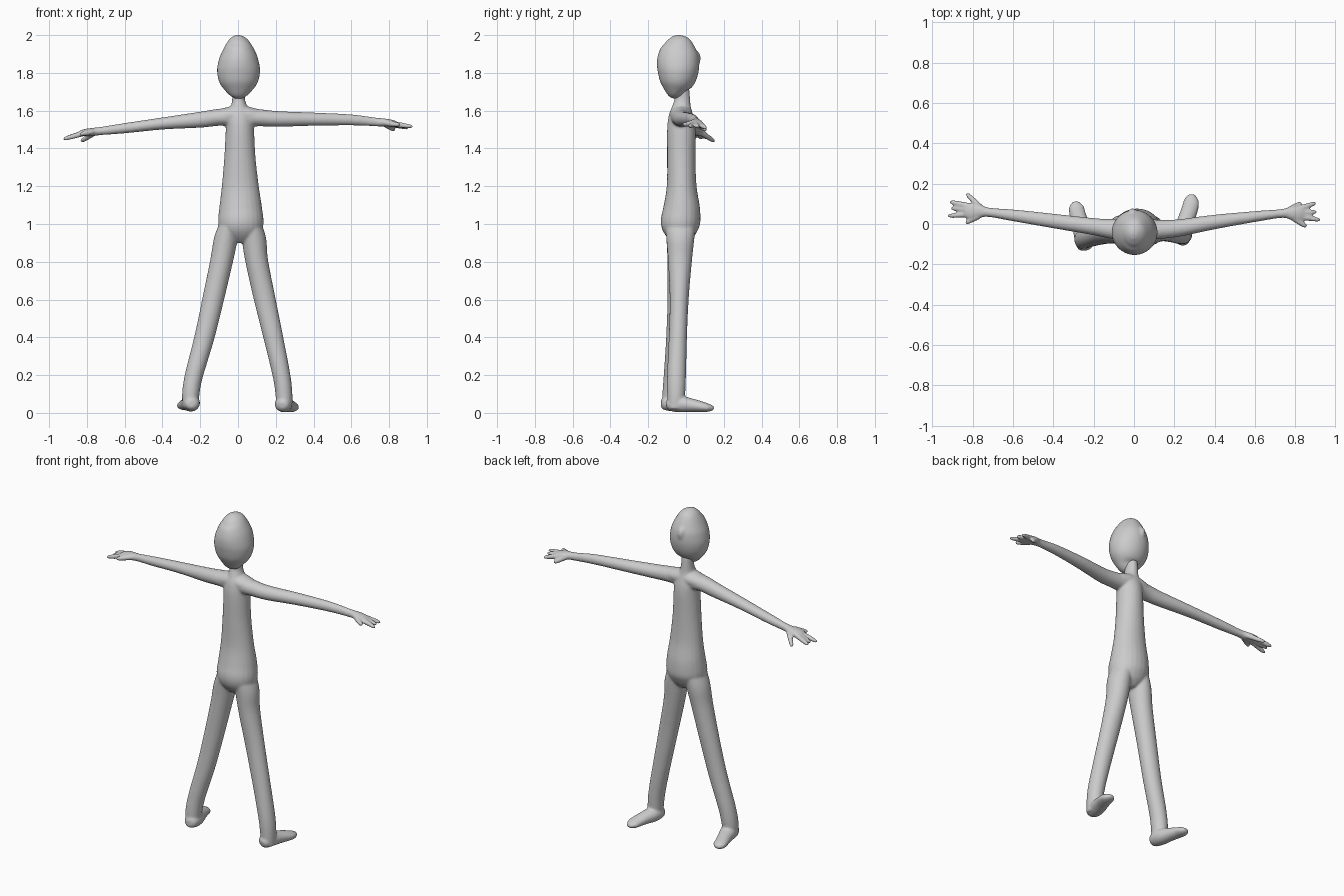
import bpy, bmesh, math
from mathutils import Vector


def spline(keys, steps=5):
    """Catmull-Rom through (x, y, z, half_width, half_depth) keys."""
    k = [Vector(p) for p in keys]
    k = [k[0]] + k + [k[-1]]
    out = []
    for a, b, c, d in zip(k, k[1:], k[2:], k[3:]):
        for i in range(steps):
            t = i / steps
            out.append(0.5 * (2 * b + (c - a) * t + (2 * a - 5 * b + 4 * c - d) * t * t
                              + (3 * b - a - 3 * c + d) * t ** 3))
    return out + [k[-1]]


def loft(bm, keys, side, seg=24):
    """Closed tube of elliptical rings; half_width lies along 'side'."""
    pts = spline(keys)
    pos = [Vector(p[:3]) for p in pts]
    rings = []
    for i, p in enumerate(pts):
        t = (pos[min(i + 1, len(pos) - 1)] - pos[max(i - 1, 0)]).normalized()
        u = Vector(side)
        u = (u - t * u.dot(t)).normalized()
        v = t.cross(u)
        ru, rv = max(p[3], .002), max(p[4], .002)
        rings.append([bm.verts.new(pos[i] + u * ru * math.cos(a) + v * rv * math.sin(a))
                      for a in (2 * math.pi * j / seg for j in range(seg))])
    faces = [bm.faces.new(rings[0]), bm.faces.new(rings[-1])]
    for r, s in zip(rings, rings[1:]):
        for j in range(seg):
            n = (j + 1) % seg
            faces.append(bm.faces.new((r[j], r[n], s[n], s[j])))
    bmesh.ops.recalc_face_normals(bm, faces=faces)


def finish(bm, name, smooth):
    me = bpy.data.meshes.new(name)
    bm.to_mesh(me)
    bm.free()
    ob = bpy.data.objects.new(name, me)
    bpy.context.collection.objects.link(ob)
    rm = ob.modifiers.new("fuse", 'REMESH')
    rm.mode = 'VOXEL'
    rm.voxel_size = 0.006
    rm.use_smooth_shade = True
    sm = ob.modifiers.new("soften", 'SMOOTH')
    sm.factor = 0.5
    sm.iterations = smooth


X, Y = (1, 0, 0), (0, 1, 0)
body = bmesh.new()

# torso and neck
loft(body, [(.01, -.03, .90, .04, .04), (.013, -.03, .94, .10, .078), (.015, -.03, 1.0, .12, .104),
            (.014, -.023, 1.08, .114, .098), (.012, -.023, 1.2, .098, .079),
            (.01, -.025, 1.35, .083, .075), (.01, -.025, 1.5, .075, .075),
            (.008, -.026, 1.57, .072, .066), (.005, -.023, 1.62, .045, .05),
            (.003, -.02, 1.66, .034, .042), (.003, -.025, 1.72, .034, .042)], X)

# shoulder slopes
loft(body, [(-.15, -.025, 1.565, .035, .03), (-.06, -.025, 1.575, .055, .042),
            (.005, -.025, 1.58, .06, .05), (.07, -.025, 1.575, .055, .042),
            (.15, -.025, 1.565, .035, .03)], Y)

# arms
loft(body, [(-.03, -.025, 1.565, .055, .05), (-.1, -.025, 1.565, .05, .045),
            (-.2, -.013, 1.552, .042, .042), (-.4, .015, 1.532, .036, .032),
            (-.6, .043, 1.507, .029, .027), (-.72, .058, 1.493, .023, .022),
            (-.77, .063, 1.488, .035, .021), (-.81, .063, 1.485, .043, .018),
            (-.84, .064, 1.48, .03, .012)], Y)
loft(body, [(.04, -.027, 1.565, .055, .05), (.12, -.027, 1.562, .048, .045),
            (.22, -.02, 1.556, .043, .041), (.4, .01, 1.555, .036, .035),
            (.6, .037, 1.551, .027, .029), (.73, .052, 1.54, .022, .023),
            (.78, .053, 1.537, .033, .021), (.82, .05, 1.532, .04, .018),
            (.845, .05, 1.528, .028, .012)], Y)

# fingers: knuckle to tip
for a, b in [
    ((-.76, .08, 1.483), (-.83, .150, 1.438)),
    ((-.80, .085, 1.485), (-.912, .110, 1.455)),
    ((-.80, .068, 1.485), (-.905, .078, 1.455)),
    ((-.80, .05, 1.485), (-.922, .040, 1.450)),
    ((-.77, .04, 1.488), (-.835, .005, 1.475)),
    ((.77, .07, 1.533), (.83, .105, 1.495)),
    ((.80, .07, 1.533), (.90, .103, 1.508)),
    ((.80, .055, 1.533), (.905, .06, 1.515)),
    ((.80, .04, 1.533), (.922, .020, 1.515)),
    ((.79, .03, 1.533), (.855, -.013, 1.525)),
]:
    a, b = Vector(a), Vector(b)
    loft(body, [(*a.lerp(b, t), r, r) for t, r in
                ((0, .016), (.4, .015), (.75, .013), (.95, .01), (1.03, .004))], Y, 12)

# legs
loft(body, [(-.045, -.03, 1.0, .05, .08), (-.065, -.03, .92, .062, .074),
            (-.088, -.036, .8, .06, .063), (-.132, -.044, .6, .057, .054),
            (-.178, -.055, .4, .053, .05), (-.233, -.068, .2, .048, .05),
            (-.25, -.075, .1, .046, .05), (-.25, -.078, .03, .042, .046)], X)
loft(body, [(.07, -.03, 1.0, .05, .08), (.085, -.03, .92, .064, .074),
            (.1, -.032, .8, .06, .063), (.142, -.036, .6, .057, .05),
            (.187, -.043, .4, .052, .048), (.23, -.05, .2, .047, .05),
            (.243, -.052, .1, .045, .048), (.245, -.053, .02, .042, .044)], X)

# feet: heel to toe
loft(body, [(-.242, -.132, .05, .015, .02), (-.244, -.115, .05, .038, .035),
            (-.25, -.06, .052, .048, .045), (-.265, 0, .047, .042, .036),
            (-.28, .05, .042, .04, .028), (-.287, .085, .038, .037, .022),
            (-.29, .112, .036, .015, .01)], X)
loft(body, [(.232, -.103, .04, .015, .018), (.236, -.085, .043, .038, .034),
            (.243, -.03, .046, .046, .043), (.262, .03, .04, .042, .036),
            (.28, .085, .032, .041, .028), (.285, .12, .027, .036, .021),
            (.288, .148, .026, .014, .01)], X)
finish(body, "body", 8)

# head with a small nose and brow ridge
head = bmesh.new()
loft(head, [(.003, -.03, 1.667, .012, .012), (.003, -.037, 1.68, .04, .036),
            (.003, -.045, 1.705, .07, .062), (.003, -.045, 1.75, .102, .092),
            (.003, -.042, 1.81, .114, .109), (.003, -.042, 1.86, .107, .112),
            (.003, -.044, 1.9, .094, .105), (.001, -.048, 1.95, .068, .082),
            (-.001, -.055, 1.98, .043, .052), (-.002, -.06, 1.997, .014, .016)], X, 32)
loft(head, [(-.003, -.01, 1.955, .025, .02), (-.006, .03, 1.915, .026, .022),
            (-.008, .058, 1.885, .02, .02), (-.003, .05, 1.84, .022, .018),
            (0, .035, 1.79, .02, .015)], X, 16)
finish(head, "head", 10)
